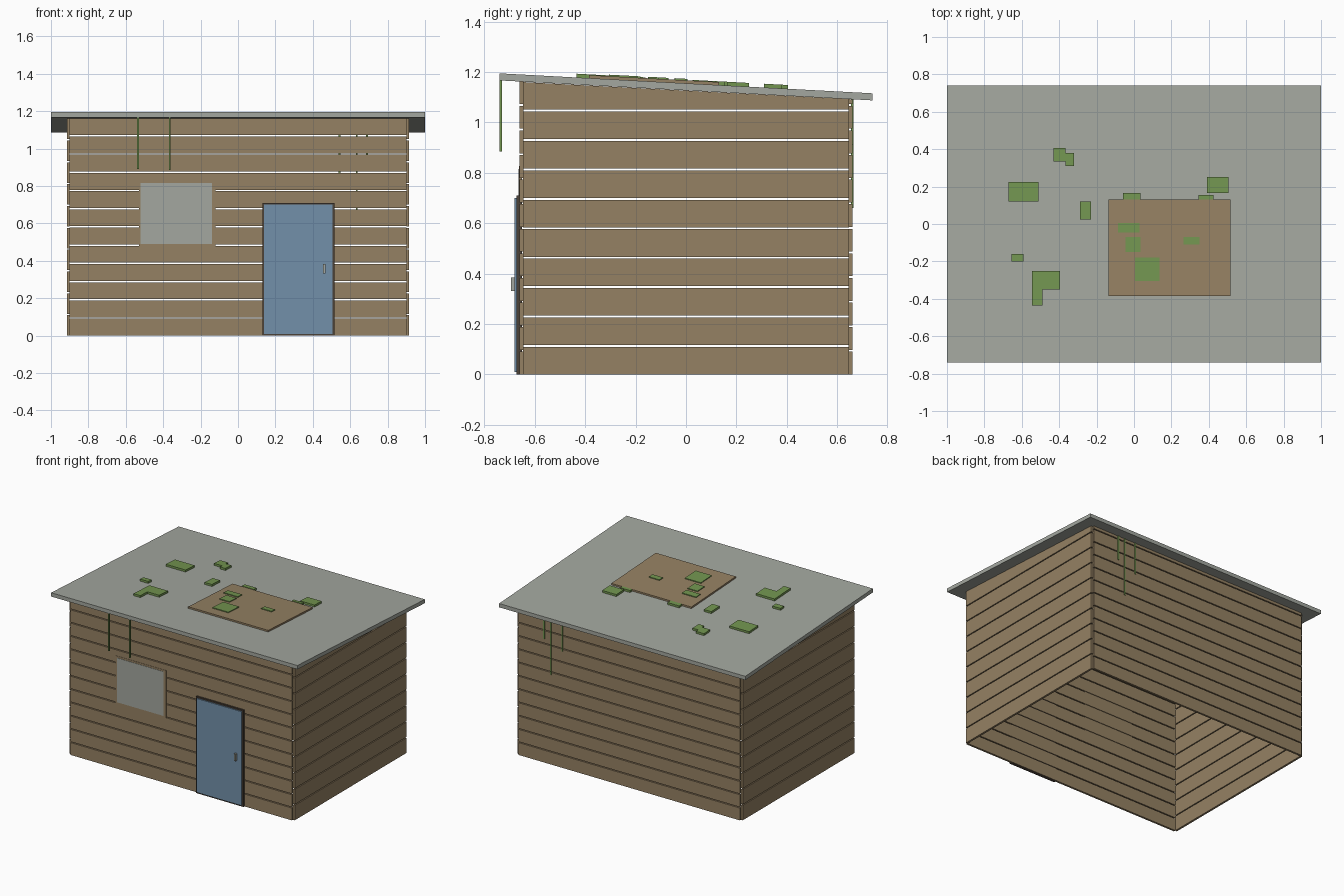
import bpy
import bmesh

if "Cube" in bpy.data.objects:
    bpy.data.objects.remove(bpy.data.objects["Cube"])

SLOPE = 0.0535          # roof falls towards the back
ROOF_LOW, ROOF_TOP = 1.127, 1.155


def material(name, rgb):
    m = bpy.data.materials.new(name)
    m.use_nodes = True
    m.diffuse_color = (*rgb, 1)
    m.node_tree.nodes["Principled BSDF"].inputs["Base Color"].default_value = (*rgb, 1)
    return m


WOOD = material("weathered wood", (0.30, 0.22, 0.125))
GREY = material("pale grey", (0.37, 0.39, 0.35))
MOSS = material("moss green", (0.17, 0.30, 0.08))
BLUE = material("door blue", (0.17, 0.28, 0.40))
DARK = material("dark brown", (0.07, 0.052, 0.038))


def under_roof(x, y, z):
    return min(z, ROOF_LOW - SLOPE * y)


def on_roof(x, y, z):
    return z + ROOF_TOP - SLOPE * y


def boxes(name, mat, items, shift=None):
    """One object of boxes (x0, x1, y0, y1, z0, z1); shift adjusts corner heights."""
    bm = bmesh.new()
    for x0, x1, y0, y1, z0, z1 in items:
        cube = bmesh.ops.create_cube(bm, size=1)
        for v in cube["verts"]:
            x = x1 if v.co.x > 0 else x0
            y = y1 if v.co.y > 0 else y0
            z = z1 if v.co.z > 0 else z0
            v.co = (x, y, shift(x, y, z) if shift else z)
    mesh = bpy.data.meshes.new(name)
    bm.to_mesh(mesh)
    bm.free()
    mesh.materials.append(mat)
    ob = bpy.data.objects.new(name, mesh)
    bpy.context.collection.objects.link(ob)
    return ob


def planks(name, x0, x1, y0, y1, pitch, top, gap=0.007):
    rows = []
    z = 0.0
    while z < top - gap:
        rows.append((x0, x1, y0, y1, z, min(z + pitch - gap, top)))
        z += pitch
    boxes(name, WOOD, rows, under_roof)


# Plank walls, open underneath
planks("front_wall", -0.9, 0.9, -0.66, -0.645, 0.0975, 1.17)
planks("back_wall", -0.9, 0.9, 0.645, 0.66, 0.0975, 1.092)
for side, s in (("left", 1), ("right", -1)):
    xs = sorted((s * 0.9, s * 0.915))
    planks(side + "_wall", *xs, -0.647, 0.647, 0.1167, 1.167)

# Roof slab and the board lying on it
boxes("roof", GREY, [(-1, 1, -0.74, 0.74, ROOF_LOW - ROOF_TOP, 0)], on_roof)
boxes("roof_board", WOOD, [(-0.135, 0.515, -0.385, 0.13, 0, 0.012)], on_roof)

# Moss patches on the slab and on the board
slab_moss = [
    (-0.67, -0.51, 0.12, 0.225), (-0.29, -0.23, 0.025, 0.12),
    (-0.655, -0.59, -0.2, -0.16), (-0.545, -0.49, -0.435, -0.25),
    (-0.49, -0.395, -0.35, -0.25), (-0.43, -0.365, 0.335, 0.405),
    (-0.365, -0.32, 0.31, 0.38), (0.39, 0.505, 0.165, 0.25),
    (-0.06, 0.035, 0.131, 0.165), (0.345, 0.425, 0.131, 0.155),
]
board_moss = [
    (-0.085, 0.03, -0.045, 0.005), (-0.045, 0.035, -0.15, -0.07),
    (0.005, 0.135, -0.305, -0.18), (0.265, 0.35, -0.11, -0.07),
]
boxes("roof_moss", MOSS, [(*r, 0, 0.015) for r in slab_moss], on_roof)
boxes("board_moss", MOSS, [(*r, 0.01, 0.018) for r in board_moss], on_roof)

# Hanging vines
boxes("front_vines", MOSS, [(x - 0.005, x + 0.005, -0.739, -0.73, z, 1.166)
                            for x, z in ((-0.535, 0.89), (-0.365, 0.885))])
boxes("back_vines", MOSS, [(x - 0.005, x + 0.005, 0.655, 0.664, z, 1.092)
                           for x, z in ((0.69, 0.91), (0.635, 0.66), (0.543, 0.855))])

# Window with thin wooden surround
boxes("window_frame", WOOD, [(-0.53, -0.12, -0.662, -0.65, 0.478, 0.828)])
boxes("window_pane", GREY, [(-0.52, -0.14, -0.664, -0.655, 0.49, 0.815)])

# Door
boxes("door_frame", DARK, [(0.13, 0.515, -0.672, -0.65, 0, 0.71)])
boxes("door_panel", BLUE, [(0.14, 0.505, -0.68, -0.66, 0.01, 0.7)])
boxes("door_handle", GREY, [(0.454, 0.468, -0.695, -0.678, 0.332, 0.384)])
